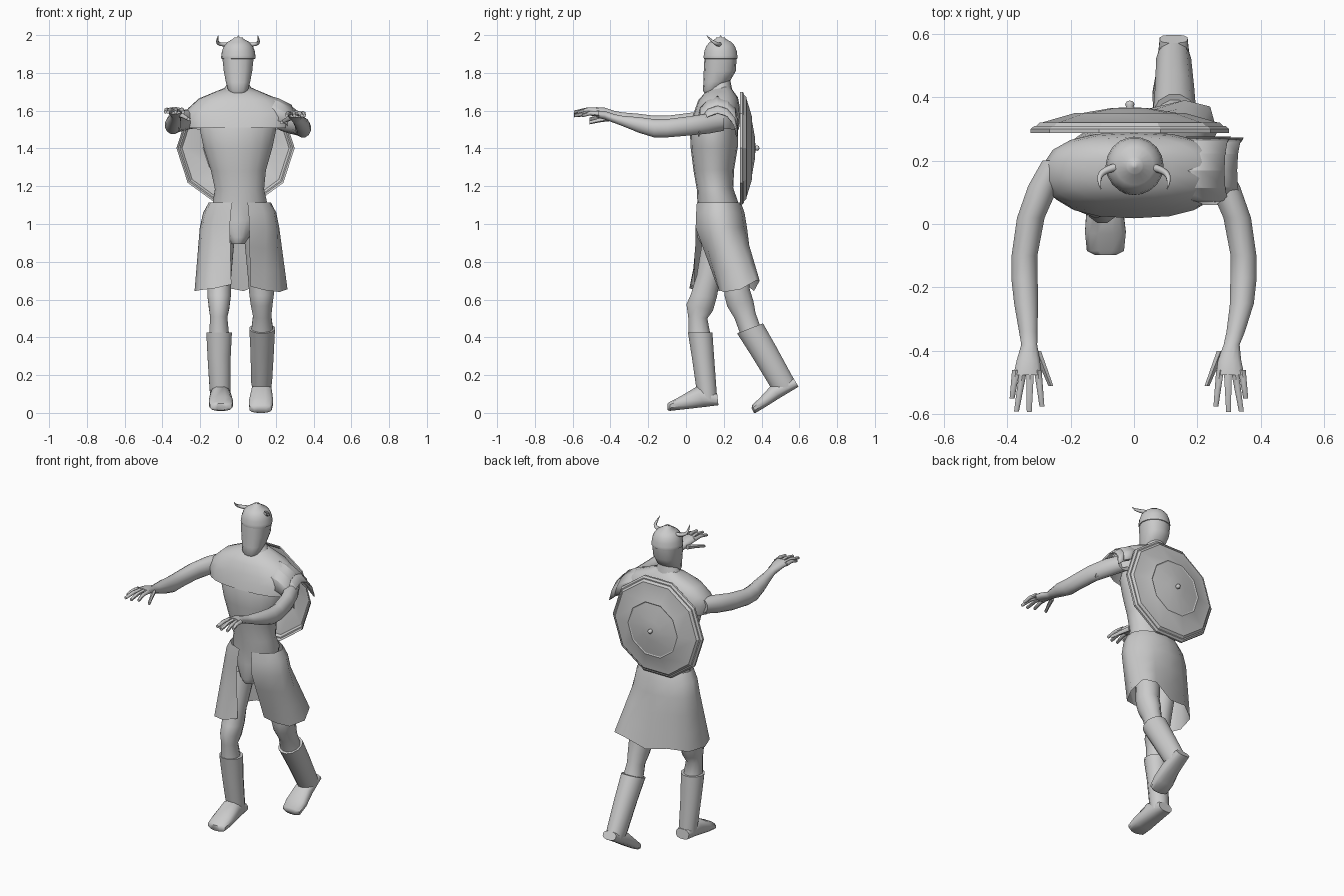
import bpy, bmesh, math
from math import sin, cos, pi, radians


def finish(obj, angle=40):
    bpy.ops.object.select_all(action='DESELECT')
    obj.select_set(True)
    bpy.context.view_layer.objects.active = obj
    bpy.ops.object.shade_smooth_by_angle(angle=radians(angle))
    return obj


def skin(name, rings, closed=True, caps=True, angle=40):
    """Bridge a sequence of equal-length rings of points."""
    bm = bmesh.new()
    vs = [[bm.verts.new(p) for p in r] for r in rings]
    n = len(vs[0])
    for a, b in zip(vs, vs[1:]):
        for i in range(n if closed else n - 1):
            j = (i + 1) % n
            bm.faces.new((a[i], a[j], b[j], b[i]))
    if caps:
        bm.faces.new(vs[0][::-1])
        bm.faces.new(vs[-1])
    bmesh.ops.remove_doubles(bm, verts=bm.verts, dist=1e-5)
    bmesh.ops.recalc_face_normals(bm, faces=bm.faces)
    me = bpy.data.meshes.new(name)
    bm.to_mesh(me)
    bm.free()
    obj = bpy.data.objects.new(name, me)
    bpy.context.collection.objects.link(obj)
    return finish(obj, angle)


def loft(name, rows, n=12, e=1.0, caps=True, angle=45):
    """Rows: x centre, half width, then two opposite (y, z) side points."""
    def pw(v):
        return math.copysign(abs(v) ** e, v)
    rings = []
    for x, w, y1, z1, y2, z2 in rows:
        ring = []
        for i in range(n):
            t = 2 * pi * (i + 0.5) / n
            c, s = pw(cos(t)), pw(sin(t))
            ring.append((x + w * c, (y1 + y2) / 2 + s * (y1 - y2) / 2,
                         (z1 + z2) / 2 + s * (z1 - z2) / 2))
        rings.append(ring)
    return skin(name, rings, True, caps, angle)


def lathe(name, profile, n, place, angle=30):
    rings = [[place(max(r, 1e-7) * cos(2 * pi * i / n), max(r, 1e-7) * sin(2 * pi * i / n), h)
              for i in range(n)] for r, h in profile]
    return skin(name, rings, True, False, angle)


# body from crotch to neck
loft("torso", [
    (0, .035, .08, .895, .17, .895), (0, .06, .06, .93, .24, .93),
    (0, .13, .075, 1.02, .28, 1.03), (.01, .145, .06, 1.12, .275, 1.12),
    (.008, .132, .058, 1.18, .25, 1.19), (.002, .148, .04, 1.28, .255, 1.29),
    (0, .185, .025, 1.40, .275, 1.41), (0, .205, .02, 1.50, .275, 1.50),
    (0, .19, .045, 1.58, .27, 1.58), (0, .1, .1, 1.67, .25, 1.68),
    (0, .055, .13, 1.73, .235, 1.76)], 18)

# short cape over the shoulders
loft("shoulder_mantle", [
    (0, .06, .13, 1.71, .23, 1.735), (0, .12, .10, 1.695, .25, 1.705),
    (0, .21, .065, 1.655, .275, 1.67), (0, .268, .045, 1.60, .285, 1.62),
    (0, .288, .03, 1.56, .29, 1.57), (0, .272, .018, 1.51, .28, 1.50)],
    18, .82, caps=False)

# layered shoulder guard on one side
for k, (x1, x2, z1, z2, r) in enumerate([(.145, .285, 1.56, 1.505, .108),
                                         (.24, .325, 1.52, 1.465, .105)]):
    rings = []
    for t in (0, .5, 1):
        x, zc = x1 + (x2 - x1) * t, z1 + (z2 - z1) * t ** 1.5
        rings.append([(x + .02 * (1 - sin(radians(a))), .168 + r * cos(radians(a)),
                       zc + .125 * sin(radians(a))) for a in range(0, 181, 30)])
    plate = skin("shoulder_plate_%d" % (k + 1), rings, False, False, 25)
    mod = plate.modifiers.new("thickness", 'SOLIDIFY')
    mod.thickness = .008

# head and tapered beard
loft("head", [
    (0, .035, .105, 1.682, .16, 1.70), (0, .055, .09, 1.705, .19, 1.73),
    (0, .066, .092, 1.75, .235, 1.76), (0, .077, .094, 1.81, .264, 1.81),
    (0, .085, .098, 1.885, .268, 1.885)], 14, .85)

# helmet with rim and top spike
lathe("helmet", [(.085, 1.874), (.09, 1.875), (.0915, 1.885), (.09, 1.893), (.087, 1.915),
                 (.077, 1.942), (.06, 1.962), (.028, 1.98), (.024, 1.986), (.008, 1.988), (0, 2.0)],
      18, lambda a, b, h: (a + .002, .183 + b, h), 50)

# horns
for s in (-1, 1):
    cu = bpy.data.curves.new("horn", 'CURVE')
    cu.dimensions = '3D'
    cu.bevel_depth = .013
    cu.bevel_resolution = 1
    cu.resolution_u = 4
    cu.use_fill_caps = True
    sp = cu.splines.new('NURBS')
    path = [(.055, .18, 1.95, 1), (.085, .172, 1.95, .9), (.108, .155, 1.957, .7),
            (.11, .13, 1.975, .45), (.104, .11, 1.998, .1)]
    sp.points.add(len(path) - 1)
    for p, (x, y, z, r) in zip(sp.points, path):
        p.co, p.radius = (s * x, y, z, 1), r
    sp.use_endpoint_u = True
    sp.order_u = 3
    horn = bpy.data.objects.new("horn", cu)
    bpy.context.collection.objects.link(horn)
    bpy.ops.object.select_all(action='DESELECT')
    horn.select_set(True)
    bpy.context.view_layer.objects.active = horn
    bpy.ops.object.convert(target='MESH')
    finish(bpy.context.object, 60)

# ten-sided round shield on the back, with boss
lathe("shield", [(.313, .287), (.313, .299), (.302, .308), (.295, .308),
                 (.283, .32), (.276, .32), (.172, .35), (.165, .347), (.06, .365), (0, .368)],
      10, lambda a, b, h: (a - .013, h, 1.402 + b), 20)
lathe("shield_boss", [(.014, .362), (.012, .37), (.015, .377), (.01, .386), (0, .389)],
      8, lambda a, b, h: (a - .013, h, 1.402 + b), 50)

# arms stretched forward, hands and fingers
ARM = [(.24, .05, .2, 1.61, 1.51), (.285, .05, .12, 1.605, 1.495), (.325, .045, .02, 1.59, 1.485),
       (.345, .042, -.1, 1.575, 1.475), (.345, .043, -.17, 1.575, 1.475),
       (.34, .039, -.25, 1.585, 1.50), (.333, .03, -.34, 1.592, 1.537)]
HAND = [(.33, .026, -.38, 1.60, 1.552), (.333, .038, -.43, 1.617, 1.57),
        (.335, .046, -.475, 1.619, 1.582)]
FINGERS = [(.372, .384, -.46, -.55), (.349, .37, -.46, -.59), (.327, .33, -.46, -.592),
           (.303, .29, -.46, -.575), (.305, .262, -.40, -.51)]
for s, side, dx, dz in ((-1, "left", 0, 0), (1, "right", -.032, -.018)):
    rows = [(s * (x + dx * (y < -.3) * .4), w, y, a + dz, y, b + dz) for x, w, y, a, b in ARM]
    rows += [(s * (x + dx * (.7 if y > -.4 else 1)), w, y, a + dz, y, b + dz)
             for x, w, y, a, b in HAND]
    loft(side + "_arm", rows, 12, angle=60)
    for i, (xa, xb, ya, yb) in enumerate(FINGERS):
        thumb = i == 4
        zs = (1.577, 1.568, 1.555) if thumb else (1.601, 1.605, 1.592)
        rows = []
        for t, z, r in ((0, zs[0], .014), (.5, zs[1], .0115), (1, zs[2], .009)):
            x, y = xa + (xb - xa) * t, ya + (yb - ya) * t
            rows.append((s * (x + dx), r, y, z + dz + r, y, z + dz - r))
        loft(side + ("_thumb" if thumb else "_finger_%d" % (i + 1)), rows, 6, angle=60)

# open-fronted kilt, following the stride at the hem
HEM = [(-.035, .045, .68), (-.12, .018, .66), (-.2, .05, .65), (-.23, .14, .645),
       (-.2, .26, .65), (-.1, .33, .67), (.03, .36, .645), (.16, .39, .70), (.24, .37, .70),
       (.262, .29, .655), (.22, .2, .64), (.14, .175, .65), (.065, .165, .67)]


def kilt_ring(cx, cy, rx, ry, z):
    m = len(HEM) - 1
    ts = [radians(-14 - 332 * i / m) for i in range(m + 1)]
    return [(cx + rx * sin(t), cy - ry * cos(t), z) for t in ts]


hip = kilt_ring(.008, .185, .212, .138, .98)
rings = [kilt_ring(.01, .172, .165, .118, 1.115), kilt_ring(.009, .18, .195, .13, 1.06), hip]
for f in (.33, .67, 1):
    rings.append([tuple(a + (b - a) * f for a, b in zip(p, q)) for p, q in zip(hip, HEM)])
skin("kilt", rings, False, False, 60)

# legs with knees
loft("left_leg", [
    (-.085, .07, .09, .95, .26, .92), (-.1, .065, .055, .73, .18, .69),
    (-.1, .064, .022, .625, .165, .61), (-.1, .056, .0, .575, .145, .54),
    (-.102, .047, .01, .51, .115, .50), (-.1, .055, .012, .41, .132, .41)], 12)
loft("right_leg", [
    (.1, .07, .14, .93, .29, .93), (.12, .07, .195, .72, .335, .72),
    (.125, .068, .202, .62, .34, .655), (.125, .06, .215, .565, .36, .59),
    (.128, .05, .255, .50, .37, .53), (.128, .06, .288, .41, .395, .46)], 12)

# boots: shaft and foot
loft("left_boot_shaft", [
    (-.1, .07, .008, .425, .142, .425), (-.1, .063, .028, .3, .152, .28),
    (-.095, .057, .05, .15, .165, .10), (-.093, .052, .06, .10, .17, .045)], 12)
loft("left_boot_foot", [
    (-.093, .045, .165, .10, .172, .04), (-.093, .056, .055, .14, .10, .03),
    (-.09, .066, -.03, .088, -.02, .017), (-.09, .06, -.085, .06, -.085, .01),
    (-.09, .033, -.098, .05, -.098, .015)], 12, .75)
loft("right_boot_shaft", [
    (.128, .07, .268, .42, .41, .475), (.128, .064, .345, .3, .478, .355),
    (.125, .057, .44, .145, .57, .185), (.125, .05, .46, .11, .593, .145)], 12)
loft("right_boot_foot", [
    (.125, .045, .57, .182, .596, .138), (.125, .056, .445, .14, .50, .08),
    (.122, .066, .39, .08, .425, .033), (.12, .06, .35, .042, .37, .0),
    (.12, .035, .347, .025, .36, .0)], 12, .75)
